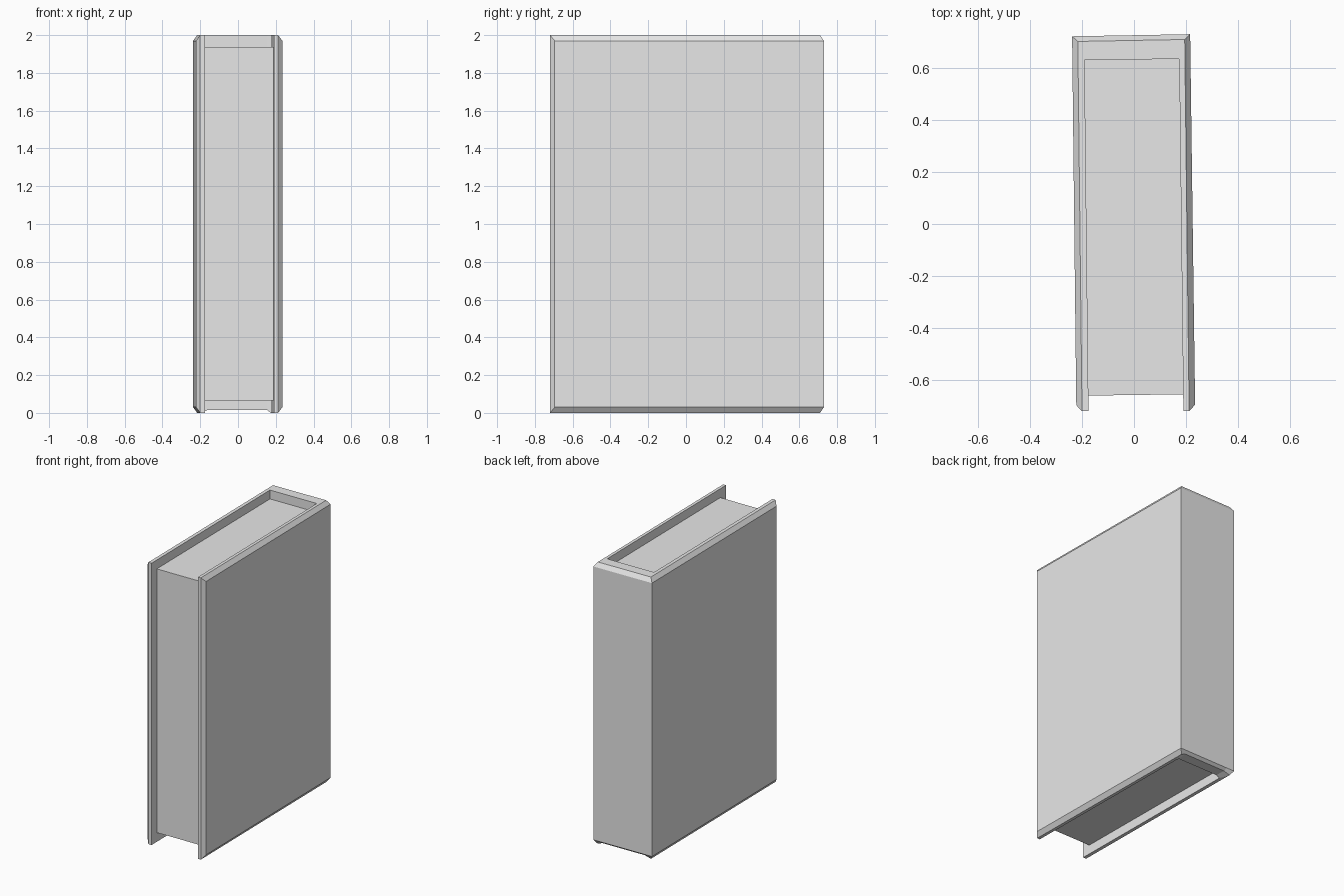
import bpy, bmesh

if "Cube" in bpy.data.objects:
    bpy.data.objects.remove(bpy.data.objects["Cube"])

grey = bpy.data.materials.new("light_grey")
grey.diffuse_color = (0.8, 0.8, 0.8, 1)
grey.use_nodes = True
grey.node_tree.nodes["Principled BSDF"].inputs["Base Color"].default_value = grey.diffuse_color


def make(name, bm):
    bmesh.ops.recalc_face_normals(bm, faces=bm.faces)
    me = bpy.data.meshes.new(name)
    bm.to_mesh(me)
    bm.free()
    me.materials.append(grey)
    ob = bpy.data.objects.new(name, me)
    bpy.context.collection.objects.link(ob)
    return ob


# Cover: U-shaped section, slightly twisted; left to right around the spine
full = [(-0.222, -0.697), (-0.238, 0.722), (-0.175, 0.723), (0.165, 0.729), (0.216, 0.73), (0.235, -0.695)]
edge = [(-0.200, -0.72), (-0.216, 0.702), (-0.170, 0.703), (0.160, 0.709), (0.195, 0.71), (0.212, -0.72)]
inner = [(-0.175, -0.72), (-0.190, 0.630), (-0.165, 0.630), (0.155, 0.635), (0.174, 0.635), (0.190, -0.72)]
lift = [0, 0, 0.014, 0.014, 0, 0]      # hollow under the spine

bm = bmesh.new()


def ring(pts, z, raised=False):
    return [bm.verts.new((x, y, z + (l if raised else 0))) for (x, y), l in zip(pts, lift)]


rings = [ring(inner, 0, True), ring(edge, 0, True), ring(full, 0.03),
         ring(full, 1.97), ring(edge, 2), ring(inner, 2)]
for k in range(6):
    a, b = rings[k], rings[(k + 1) % 6]
    for i in range(5):
        bm.faces.new((a[i], a[i + 1], b[i + 1], b[i]))
# front ends: bevelled outer edge and flat end strip
for i in (0, 5):
    in0, e0, f0, f1, e1, in1 = [r[i] for r in rings]
    bm.faces.new((e0, f0, f1, e1))
    bm.faces.new((in0, e0, e1, in1))
make("cover", bm)

# Page block, tucked a little into the cover
bm = bmesh.new()
section = [(-0.180, -0.66), (-0.195, 0.64), (0.180, 0.645), (0.194, -0.655)]
low = [bm.verts.new((x, y, 0.065)) for x, y in section]
high = [bm.verts.new((x, y, 1.937)) for x, y in section]
bm.faces.new(low)
bm.faces.new(high)
for i in range(4):
    j = (i + 1) % 4
    bm.faces.new((low[i], low[j], high[j], high[i]))
make("pages", bm)
